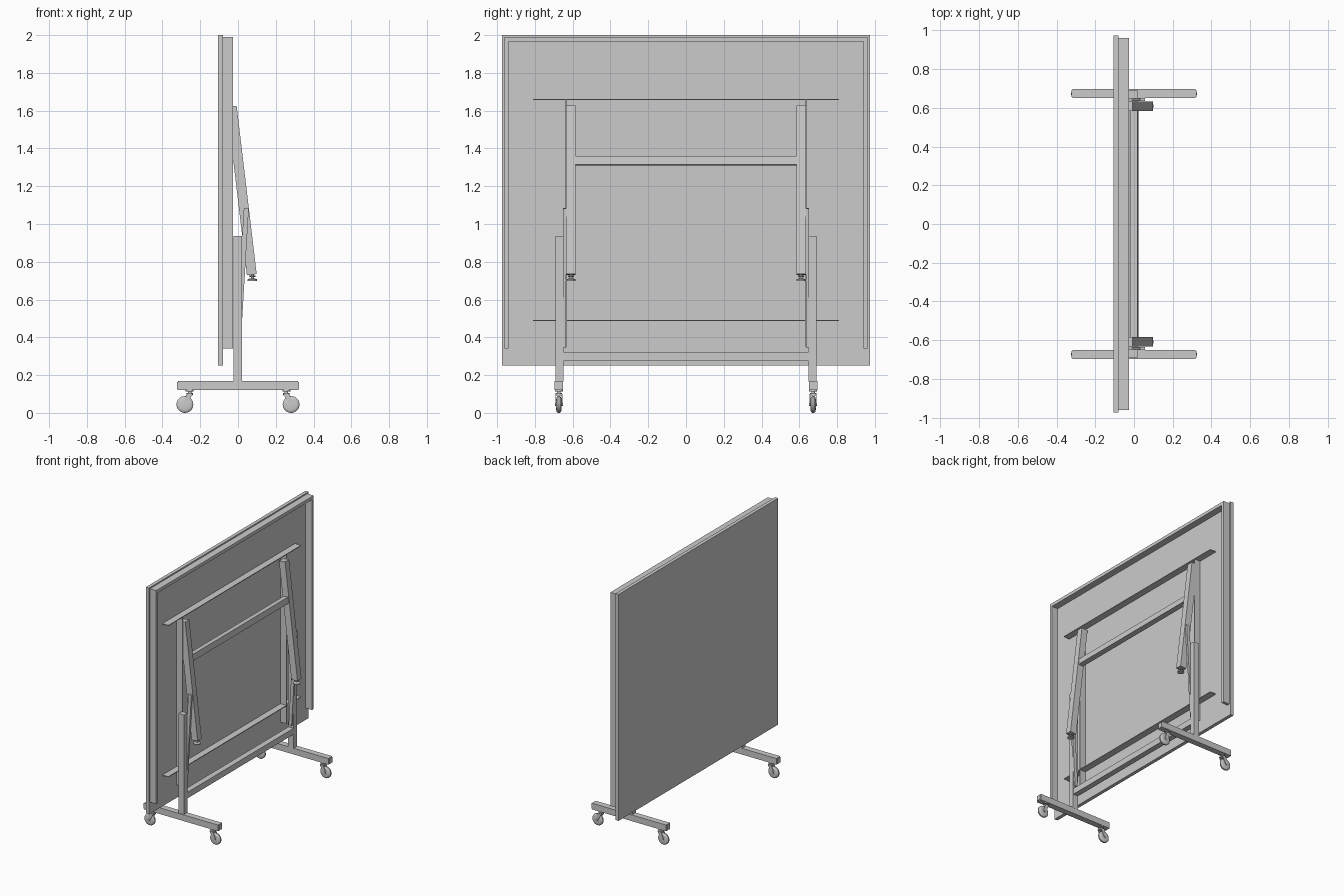
import bpy, bmesh, math
from mathutils import Matrix, Vector

if "Cube" in bpy.data.objects:
    bpy.data.objects.remove(bpy.data.objects["Cube"])


def finish(name, bm, mirror="", smooth=False):
    bmesh.ops.recalc_face_normals(bm, faces=bm.faces)
    me = bpy.data.meshes.new(name)
    bm.to_mesh(me)
    bm.free()
    ob = bpy.data.objects.new(name, me)
    bpy.context.collection.objects.link(ob)
    if mirror:
        m = ob.modifiers.new("mirror", 'MIRROR')
        m.use_axis = ("x" in mirror, "y" in mirror, False)
        m.use_mirror_merge = False
    if smooth:
        bpy.ops.object.select_all(action='DESELECT')
        ob.select_set(True)
        bpy.context.view_layer.objects.active = ob
        bpy.ops.object.shade_smooth_by_angle(angle=math.radians(35))
    return ob


def box(name, x, y, z, mirror=""):
    bm = bmesh.new()
    c = Vector((sum(x) / 2, sum(y) / 2, sum(z) / 2))
    s = (x[1] - x[0], y[1] - y[0], z[1] - z[0], 1)
    bmesh.ops.create_cube(bm, size=1, matrix=Matrix.Translation(c) @ Matrix.Diagonal(s))
    return finish(name, bm, mirror)


def prism(name, pts, y, mirror=""):
    """Side profile in x,z extruded along y."""
    bm = bmesh.new()
    f = bm.faces.new([bm.verts.new((px, y[0], pz)) for px, pz in pts])
    ext = bmesh.ops.extrude_face_region(bm, geom=[f])
    vs = [v for v in ext["geom"] if isinstance(v, bmesh.types.BMVert)]
    bmesh.ops.translate(bm, verts=vs, vec=(0, y[1] - y[0], 0))
    return finish(name, bm, mirror)


def strip(name, a, b, width, y, mirror=""):
    """Slanted bar between two x,z points."""
    a, b = Vector(a), Vector(b)
    d = (b - a).normalized()
    n = Vector((-d.y, d.x)) * width / 2
    return prism(name, [a + n, b + n, b - n, a - n], y, mirror)


def lathe(name, profile, centre, mirror="", along_y=False, steps=24):
    """Spin (radius, height) pairs about z, or about y."""
    bm = bmesh.new()
    vs = [bm.verts.new((r, 0, h)) for r, h in profile]
    es = [bm.edges.new(p) for p in zip(vs, vs[1:])]
    bmesh.ops.spin(bm, geom=vs + es, cent=(0, 0, 0), axis=(0, 0, 1),
                   angle=math.tau, steps=steps)
    bmesh.ops.remove_doubles(bm, verts=bm.verts, dist=1e-5)
    rot = Matrix.Rotation(math.pi / 2, 4, 'X') if along_y else Matrix()
    bm.transform(Matrix.Translation(centre) @ rot)
    return finish(name, bm, mirror, True)


# Table panel and its apron (open along the lower edge)
box("table_panel", (-0.106, -0.079), (-0.975, 0.975), (0.25, 2.0))
box("apron_side", (-0.079, -0.026), (0.94, 0.962), (0.34, 1.99), "y")
box("apron_top", (-0.079, -0.026), (-0.94, 0.94), (1.965, 1.99))

# Thin stiffening ribs behind the panel
for label, z in (("upper", 1.66), ("lower", 0.49)):
    box(label + "_rib", (-0.079, -0.028), (-0.81, 0.81), (z - 0.003, z + 0.003))
box("upright_rib", (-0.079, -0.028), (0.632, 0.638), (0.35, 1.657), "y")

# Folded table legs with crossbar
top, bottom = Vector((-0.033, 1.623)), Vector((0.073, 0.732))
strip("folding_leg", top, bottom, 0.052, (0.585, 0.634), "y")
mid = top.lerp(bottom, 0.323)
d = (bottom - top).normalized() * 0.0235
strip("leg_crossbar", mid - d, mid + d, 0.04, (-0.585, 0.585))

# Levelling feet
lathe("levelling_foot", [(0, 0.04), (0.008, 0.04), (0.008, 0.028), (0.017, 0.028),
                         (0.017, 0.022), (0.008, 0.020), (0.008, 0.013), (0.022, 0.010),
                         (0.025, 0.007), (0.025, 0), (0, 0)],
      (0.076, 0.609, 0.699), "y")

# Support links between folding legs and posts
strip("support_link", (0.044, 1.083), (0.0, 0.345), 0.026, (0.636, 0.651), "y")

# Undercarriage
box("post", (-0.025, 0.021), (0.649, 0.691), (0.165, 0.937), "y")
box("post_crossbar", (-0.024, 0.02), (-0.652, 0.652), (0.275, 0.322))
box("base_bar", (-0.318, 0.318), (0.65, 0.697), (0.12, 0.168), "y")
box("base_end_cap", (0.318, 0.323), (0.655, 0.692), (0.125, 0.163), "xy")

# Casters
Y = 0.673
lathe("caster_stem", [(0, 0.12), (0.021, 0.12), (0.021, 0.114), (0.009, 0.113),
                      (0.009, 0.106), (0.017, 0.104), (0.017, 0.094), (0, 0.094)],
      (0.256, Y, 0), "xy")
lathe("caster_wheel", [(0, -0.014), (0.03, -0.014), (0.039, -0.0115), (0.0445, -0.005),
                       (0.0445, 0.005), (0.039, 0.0115), (0.03, 0.014), (0, 0.014)],
      (0.281, Y, 0.0445), "xy", True, 28)
lathe("caster_axle", [(0, -0.021), (0.008, -0.021), (0.008, 0.021), (0, 0.021)],
      (0.281, Y, 0.045), "xy", True, 16)
fork = [(0.24, 0.1), (0.272, 0.1), (0.288, 0.055), (0.285, 0.038), (0.275, 0.038)]
prism("fork_inner", fork, (Y - 0.019, Y - 0.0145), "xy")
prism("fork_outer", fork, (Y + 0.0145, Y + 0.019), "xy")
box("fork_bridge", (0.24, 0.272), (Y - 0.0145, Y + 0.0145), (0.092, 0.1), "xy")
